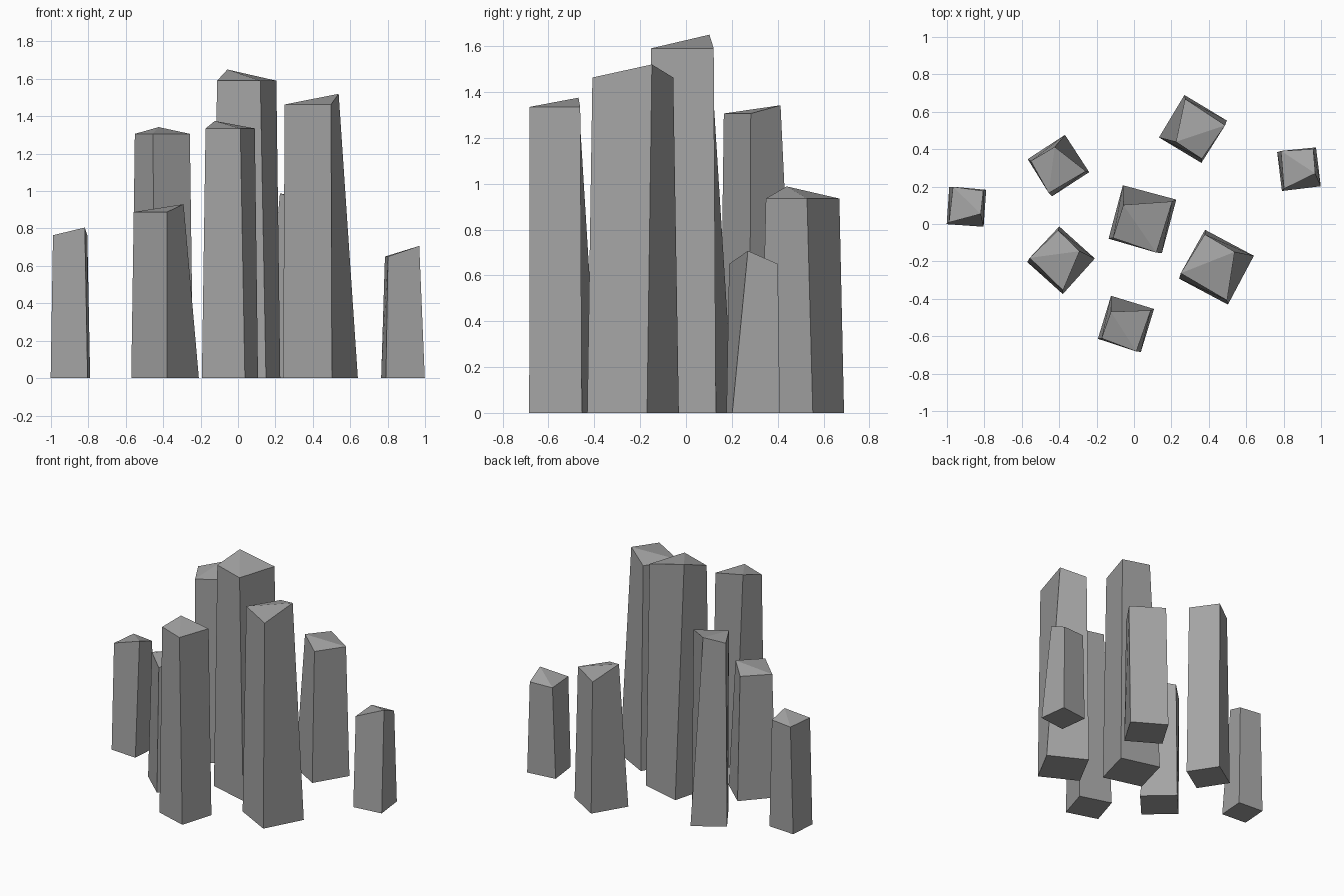
import bpy, math

if "Cube" in bpy.data.objects:
    bpy.data.objects.remove(bpy.data.objects["Cube"])

# Dark grey stone
stone = bpy.data.materials.new("dark_stone")
stone.diffuse_color = (0.37, 0.37, 0.37, 1)
stone.use_nodes = True
stone.node_tree.nodes["Principled BSDF"].inputs["Base Color"].default_value = stone.diffuse_color

# Shared crystal shape in units of the base radius; local +u points at the raised corner
BASE = [(1, 0), (0, 1), (-1, 0), (0, -1)]
TOP = [(0.56, 0.24), (-0.04, 0.89), (-0.92, 0.12), (0.01, -0.89)]


def pillar(name, cx, cy, radius, angle, height, peak):
    c, s = math.cos(math.radians(angle)), math.sin(math.radians(angle))

    def place(p, z):
        u, v = p[0] * radius, p[1] * radius
        return (cx + c * u - s * v, cy + s * u + c * v, z)

    verts = [place(p, 0) for p in BASE]
    verts += [place(p, peak if i == 0 else height) for i, p in enumerate(TOP)]
    faces = [(3, 2, 1, 0)]
    faces += [(i, (i + 1) % 4, (i + 1) % 4 + 4, i + 4) for i in range(4)]
    faces += [(4, 5, 6), (4, 6, 7)]  # sloped cap, ridge from the raised corner
    mesh = bpy.data.meshes.new(name)
    mesh.from_pydata(verts, [], faces)
    mesh.materials.append(stone)
    bpy.context.collection.objects.link(bpy.data.objects.new(name, mesh))


# name, centre x, centre y, radius, raised-corner angle, shoulder height, peak height
PILLARS = [
    ("centre_pillar", 0.045, 0.026, 0.209, 120, 1.59, 1.65),
    ("front_right_pillar", 0.441, -0.231, 0.209, 17, 1.463, 1.52),
    ("front_pillar", -0.043, -0.534, 0.170, 118, 1.335, 1.375),
    ("front_left_pillar", -0.39, -0.194, 0.181, 3, 0.888, 0.93),
    ("back_left_pillar", -0.404, 0.312, 0.168, 78, 1.306, 1.342),
    ("back_right_pillar", 0.315, 0.508, 0.187, 194, 0.935, 0.988),
    ("left_pillar", -0.896, 0.091, 0.140, -49, 0.764, 0.805),
    ("right_pillar", 0.882, 0.293, 0.148, -38, 0.650, 0.707),
]
for row in PILLARS:
    pillar(*row)
